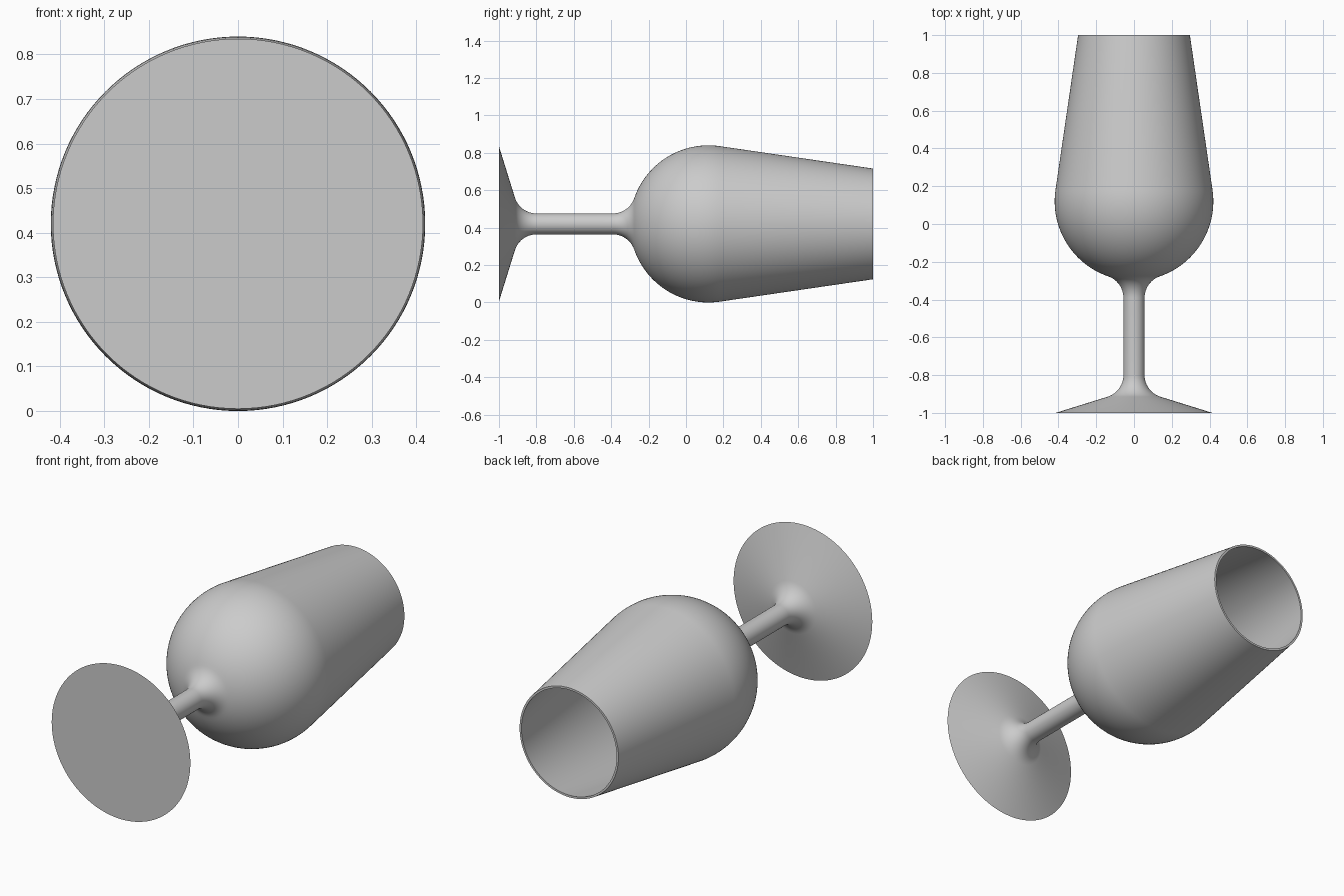
import bpy
import bmesh
from math import sin, cos, asin, atan2, pi, sqrt, radians
from mathutils import Vector

cube = bpy.data.objects.get("Cube")
if cube:
    bpy.data.objects.remove(cube, do_unlink=True)

# Main dimensions: the glass lies on its side with its axis along y
BOWL_R, BOWL_Y = 0.42, 0.12
STEM_R, FILLET = 0.056, 0.12
FOOT_R, WALL = 0.415, 0.011
FOOT_SLOPE, BOWL_TAPER = 0.30, 0.145
SEGMENTS = 128


def arc(y, r, radius, start, end, steps):
    """Points (y, radius) on an arc around the centre (y, r)."""
    angles = [start + (end - start) * i / steps for i in range(steps + 1)]
    return [(y + radius * cos(a), r + radius * sin(a)) for a in angles]


def bowl_end(radius):
    """Radius of the tapered wall where it meets the rim at y = 1."""
    y, r = BOWL_Y + radius * sin(BOWL_TAPER), radius * cos(BOWL_TAPER)
    return r - (1 - y) * sin(BOWL_TAPER) / cos(BOWL_TAPER)


# Flat foot, fillet, stem and fillet into the bowl
fillet_r = STEM_R + FILLET
reach = sqrt((BOWL_R + FILLET) ** 2 - fillet_r ** 2)
join = asin(fillet_r / (BOWL_R + FILLET))
taper = pi / 2 - BOWL_TAPER
profile = [(-1, 0), (-1, FOOT_R)]
profile += arc(-0.8, fillet_r, FILLET, pi + FOOT_SLOPE, 1.5 * pi, 12)
profile += arc(BOWL_Y - reach, fillet_r, FILLET, -pi / 2, -join, 12)

# Round bowl outside, tapered wall, rim, then the inside back to the axis
profile += arc(BOWL_Y, 0, BOWL_R, pi - join, taper, 32)[1:]
profile += [(1, bowl_end(BOWL_R)), (1, bowl_end(BOWL_R - WALL))]
profile += arc(BOWL_Y, 0, BOWL_R - WALL, taper, pi, 36)

# Turn the profile around the axis
bm = bmesh.new()
verts = [bm.verts.new((0, y, BOWL_R + r)) for y, r in profile]
edges = [bm.edges.new(pair) for pair in zip(verts, verts[1:])]
bmesh.ops.spin(bm, geom=verts + edges, cent=Vector((0, 0, BOWL_R)),
               axis=Vector((0, 1, 0)), angle=2 * pi, steps=SEGMENTS)
bmesh.ops.remove_doubles(bm, verts=bm.verts, dist=0.0001)
bmesh.ops.recalc_face_normals(bm, faces=bm.faces)
mesh = bpy.data.meshes.new("stemmed_glass")
bm.to_mesh(mesh)
bm.free()
glass = bpy.data.objects.new("stemmed_glass", mesh)
bpy.context.collection.objects.link(glass)

# Single plain grey
grey = bpy.data.materials.new("plain_grey")
grey.use_nodes = True
colour = (0.6, 0.6, 0.6, 1)
grey.diffuse_color = colour
grey.node_tree.nodes["Principled BSDF"].inputs["Base Color"].default_value = colour
mesh.materials.append(grey)

# Smooth shading with a crisp foot edge and rim
bpy.ops.object.select_all(action="DESELECT")
glass.select_set(True)
bpy.context.view_layer.objects.active = glass
bpy.ops.object.shade_smooth_by_angle(angle=radians(30))
